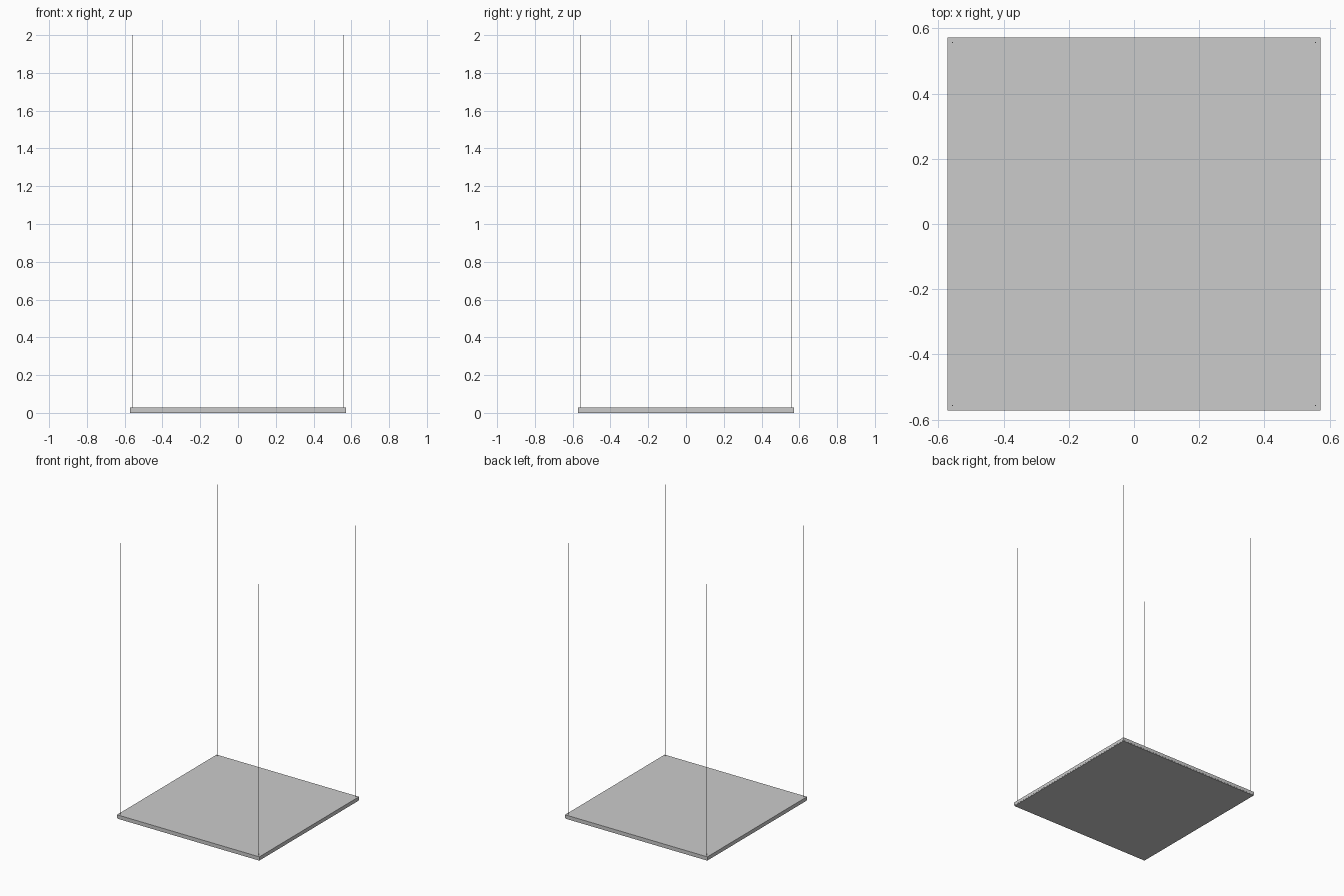
import bpy

if "Cube" in bpy.data.objects:
    bpy.data.objects.remove(bpy.data.objects["Cube"])

HALF = 0.572      # half width of the square panel
TOP = 0.028       # top of the panel housing
WIRE = 0.557      # wire offset from the centre


def box(name, half, z0, z1):
    bpy.ops.mesh.primitive_cube_add(size=1, location=(0, 0, (z0 + z1) / 2))
    ob = bpy.context.object
    ob.name = name
    ob.scale = (half * 2, half * 2, z1 - z0)
    bpy.ops.object.transform_apply(location=False, rotation=False, scale=True)
    return ob


# Square lamp housing with a thin diffuser sheet below
box("panel_housing", HALF, 0.005, TOP)
box("diffuser", HALF - 0.001, 0.0, 0.005)

# Four suspension wires, one near each corner
for sx, side in ((-1, "left"), (1, "right")):
    for sy, end in ((-1, "front"), (1, "back")):
        bpy.ops.mesh.primitive_cylinder_add(
            vertices=12, radius=0.0016, depth=2.0 - TOP,
            location=(sx * WIRE, sy * WIRE, (2.0 + TOP) / 2))
        wire = bpy.context.object
        wire.name = f"wire_{end}_{side}"
        bpy.ops.object.shade_smooth_by_angle()
